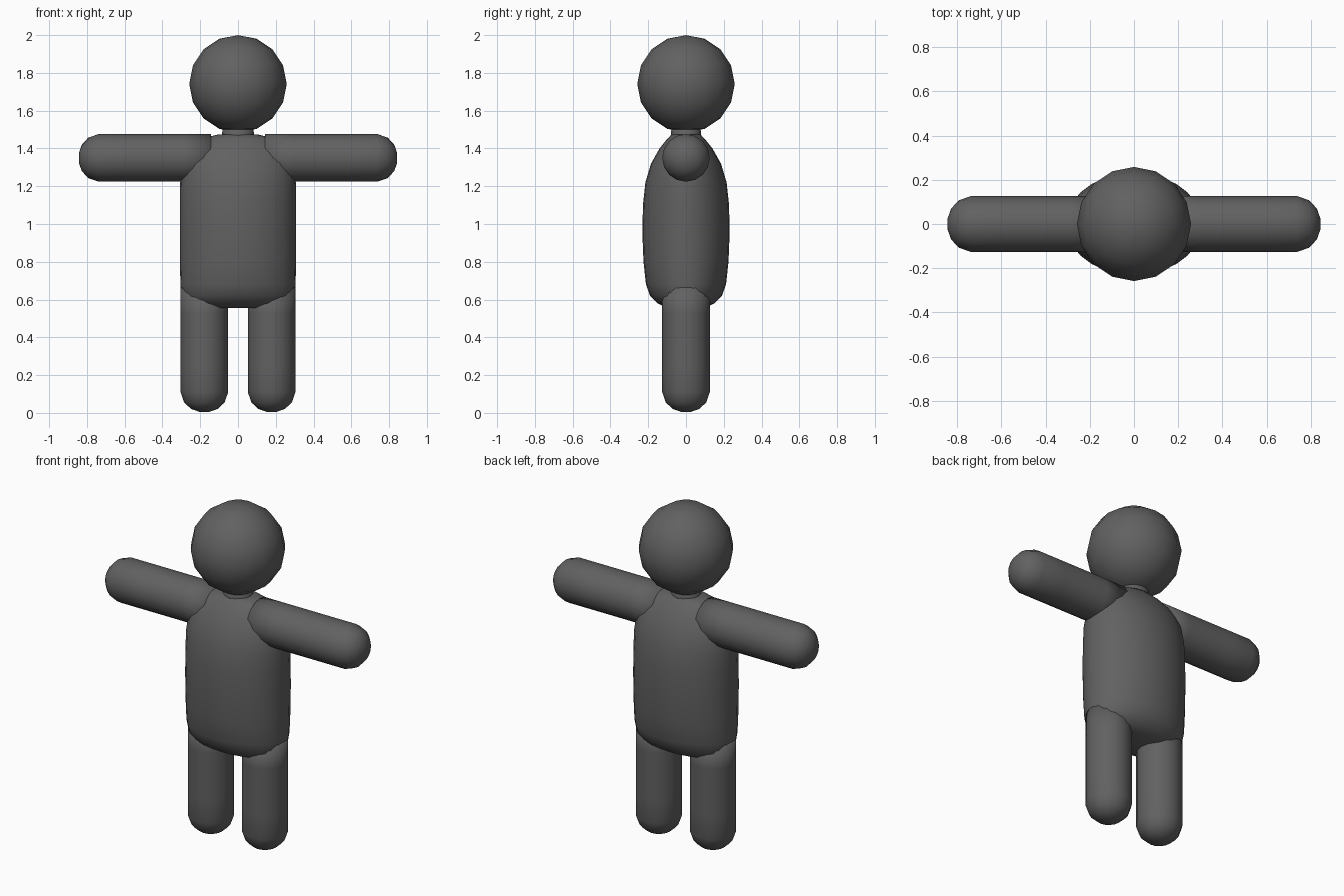
import bpy, bmesh, math
from mathutils import Matrix

if "Cube" in bpy.data.objects:
    bpy.data.objects.remove(bpy.data.objects["Cube"])

GREY = bpy.data.materials.new("dark grey")
GREY.diffuse_color = (0.12, 0.12, 0.12, 1)
GREY.use_nodes = True
GREY.node_tree.nodes["Principled BSDF"].inputs["Base Color"].default_value = GREY.diffuse_color


def loft(name, rings, sides, matrix=Matrix()):
    """Stack of elliptical rings (half width, half depth, height), capped at both ends."""
    bm = bmesh.new()
    loops = []
    for rx, ry, z in rings:
        loops.append([bm.verts.new((rx * math.cos(2 * math.pi * i / sides),
                                    ry * math.sin(2 * math.pi * i / sides), z))
                      for i in range(sides)])
    for a, b in zip(loops, loops[1:]):
        for i in range(sides):
            j = (i + 1) % sides
            bm.faces.new((a[i], a[j], b[j], b[i]))
    for loop, (_, _, z) in ((loops[0], rings[0]), (loops[-1], rings[-1])):
        bm.faces.new(loop)
    bm.transform(matrix)
    bmesh.ops.recalc_face_normals(bm, faces=bm.faces)
    mesh = bpy.data.meshes.new(name)
    bm.to_mesh(mesh)
    bm.free()
    mesh.materials.append(GREY)
    mesh.shade_smooth()
    obj = bpy.data.objects.new(name, mesh)
    bpy.context.collection.objects.link(obj)
    return obj


def limb(name, length, matrix):
    """Straight limb with a rounded tip at height 0."""
    r = 0.126
    rings = [(0.025, 0.025, 0), (0.07, 0.07, 0.016), (0.107, 0.107, 0.05),
             (r, r, 0.105)]
    rings += [(r, r, 0.105 + (length - 0.105) * k / 4) for k in range(1, 5)]
    return loft(name, rings, 16, matrix)


# torso with sloping shoulders
torso = loft("torso", [
    (0.22, 0.10, 0.555), (0.275, 0.15, 0.58), (0.298, 0.19, 0.62),
    (0.305, 0.212, 0.68), (0.307, 0.225, 0.80), (0.308, 0.231, 0.95),
    (0.308, 0.228, 1.10), (0.306, 0.215, 1.22), (0.295, 0.185, 1.32),
    (0.26, 0.14, 1.40), (0.20, 0.10, 1.45), (0.10, 0.075, 1.475)], 28)

# neck
neck = loft("neck", [(0.10, 0.09, 1.42), (0.085, 0.08, 1.475), (0.078, 0.075, 1.53)], 16)

# arms and legs
limbs = []
for side, s in (("right", 1), ("left", -1)):
    limbs.append(limb(side + "_leg", 0.66, Matrix.Translation((0.178 * s, 0, 0.005))))
    limbs.append(limb(side + "_arm", 0.70,
                      Matrix.Translation((0.843 * s, 0, 1.35))
                      @ Matrix.Rotation(-s * math.pi / 2, 4, "Y")))

# head
bm = bmesh.new()
bmesh.ops.create_uvsphere(bm, u_segments=16, v_segments=8, radius=0.258,
                          matrix=Matrix.Translation((0, 0, 1.742)))
mesh = bpy.data.meshes.new("head")
bm.to_mesh(mesh)
bm.free()
mesh.materials.append(GREY)
mesh.shade_smooth()
bpy.context.collection.objects.link(bpy.data.objects.new("head", mesh))
